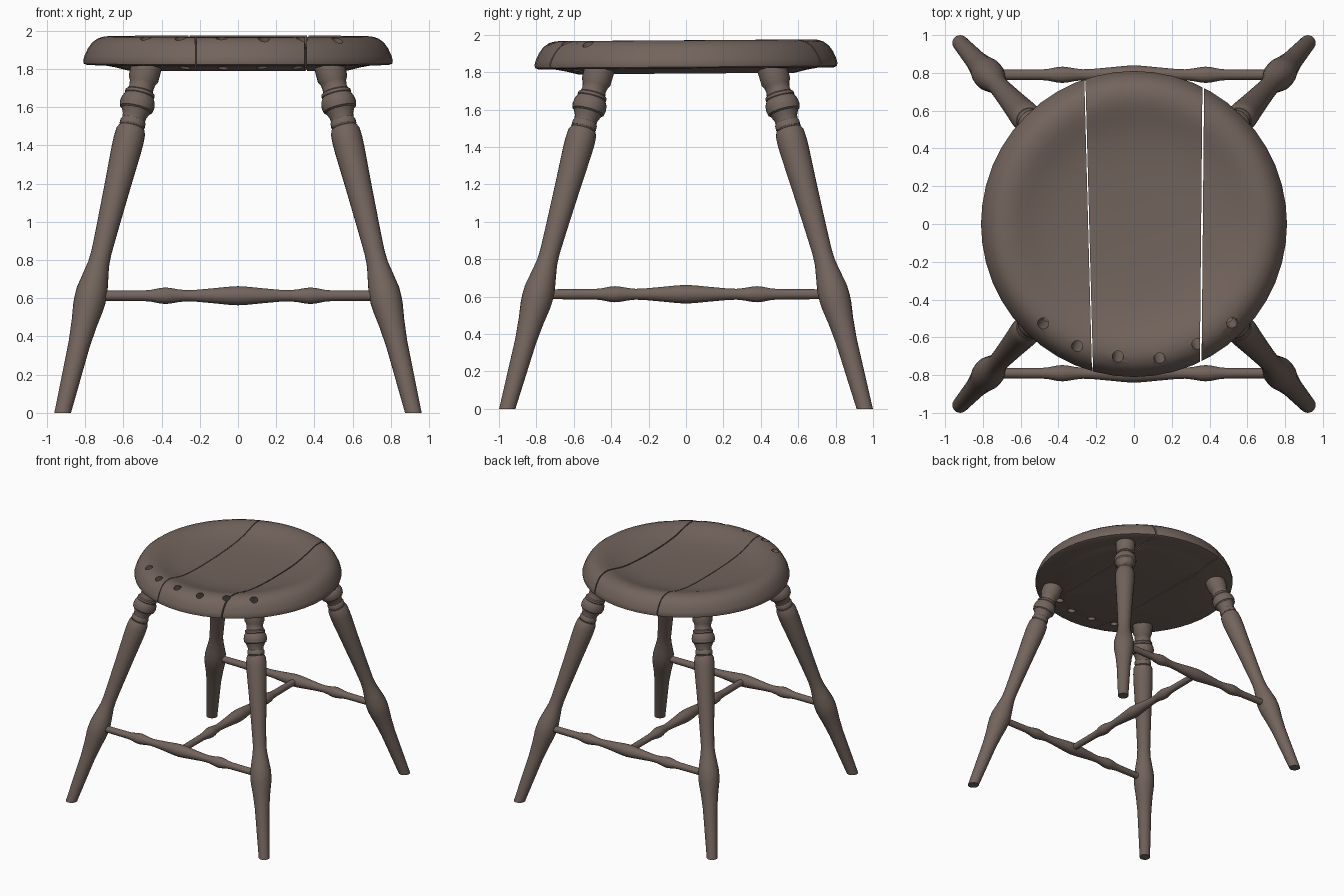
import bpy, bmesh, math
from mathutils import Vector

if "Cube" in bpy.data.objects:
    bpy.data.objects.remove(bpy.data.objects["Cube"])

wood = bpy.data.materials.new("dark brown wood")
wood.diffuse_color = (0.17, 0.127, 0.108, 1)
wood.use_nodes = True
wood.node_tree.nodes["Principled BSDF"].inputs["Base Color"].default_value = wood.diffuse_color


def lathe(name, profile, origin, axis, segs=24, floor_cut=False):
    """Turn (radius, t) points around origin + axis * t."""
    o, d = Vector(origin), Vector(axis)
    q = d.to_track_quat('Z', 'Y')
    bm = bmesh.new()
    rings = []
    for r, t in profile:
        rings.append([bm.verts.new(o + d * t + q @ Vector((r * math.cos(a), r * math.sin(a), 0)))
                      for a in (2 * math.pi * i / segs for i in range(segs))])
    for a, b in zip(rings, rings[1:]):
        for i in range(segs):
            j = (i + 1) % segs
            bm.faces.new((a[i], a[j], b[j], b[i]))
    bmesh.ops.remove_doubles(bm, verts=bm.verts, dist=1e-5)
    if floor_cut:
        res = bmesh.ops.bisect_plane(bm, geom=bm.verts[:] + bm.edges[:] + bm.faces[:],
                                     plane_co=(0, 0, 0), plane_no=(0, 0, 1), clear_inner=True)
        edges = [e for e in res['geom_cut'] if isinstance(e, bmesh.types.BMEdge)]
        bmesh.ops.holes_fill(bm, edges=edges, sides=0)
    bmesh.ops.recalc_face_normals(bm, faces=bm.faces)
    me = bpy.data.meshes.new(name)
    bm.to_mesh(me)
    bm.free()
    ob = bpy.data.objects.new(name, me)
    bpy.context.collection.objects.link(ob)
    me.materials.append(wood)
    return ob


def activate(ob):
    bpy.ops.object.select_all(action='DESELECT')
    ob.select_set(True)
    bpy.context.view_layer.objects.active = ob


def smooth(ob, angle=30):
    activate(ob)
    bpy.ops.object.shade_smooth_by_angle(angle=math.radians(angle))


def cut(ob, cutter):
    activate(ob)
    m = ob.modifiers.new("cut", 'BOOLEAN')
    m.object, m.operation, m.solver = cutter, 'DIFFERENCE', 'EXACT'
    bpy.ops.object.modifier_apply(modifier=m.name)
    bpy.data.objects.remove(cutter)


# Dished round seat, leaning very slightly forward
seat = lathe("seat", [(0, 1.793), (0.58, 1.793), (0.64, 1.808), (0.70, 1.819), (0.79, 1.821),
                      (0.807, 1.828), (0.81, 1.845), (0.803, 1.87), (0.787, 1.905), (0.765, 1.937),
                      (0.735, 1.959), (0.70, 1.970), (0.66, 1.971), (0.62, 1.963), (0.57, 1.947),
                      (0.51, 1.929), (0.43, 1.914), (0.32, 1.904), (0.18, 1.898), (0, 1.896)],
             (0, 0, 0), (0, 0, 1), 48)
for v in seat.data.vertices:
    v.co.z += 0.007 * v.co.y

# Row of slanted spindle holes along the front edge
for x, y in [(-0.48, -0.525), (-0.30, -0.645), (-0.085, -0.70),
             (0.135, -0.71), (0.335, -0.635), (0.52, -0.525)]:
    top, low = Vector((x, y, 1.955)), Vector((x * 0.92, y * 0.9, 1.79))
    d = top - low
    cut(seat, lathe("hole_cutter", [(0, -0.5), (0.03, -0.5), (0.03, 1.6), (0, 1.6)], low, d, 16))

# Narrow gaps between the three seat planks
for x_front, x_back, w in [(-0.22, -0.26, 0.006), (0.353, 0.367, 0.009)]:
    bpy.ops.mesh.primitive_cube_add(size=1, location=((x_front + x_back) / 2, 0, 1.9),
                                    rotation=(0, 0, math.atan2(x_front - x_back, 1.52)))
    box = bpy.context.object
    box.scale = (w, 2.2, 0.6)
    bpy.context.view_layer.update()
    cut(seat, box)
smooth(seat)

# Four splayed turned legs
leg = [(0, -0.06), (0.041, -0.06), (0.043, 0.02), (0.057, 0.36), (0.068, 0.47), (0.08, 0.55),
       (0.083, 0.59), (0.082, 0.64), (0.069, 0.71), (0.056, 0.78), (0.053, 0.84), (0.058, 0.97),
       (0.069, 1.20), (0.079, 1.38), (0.08, 1.43), (0.077, 1.475), (0.068, 1.494), (0.062, 1.496),
       (0.067, 1.503), (0.067, 1.525), (0.061, 1.535), (0.063, 1.555), (0.074, 1.578),
       (0.076, 1.583), (0.087, 1.59), (0.092, 1.615), (0.088, 1.64), (0.076, 1.66),
       (0.079, 1.664), (0.078, 1.678), (0.068, 1.685), (0.064, 1.705), (0.068, 1.728),
       (0.079, 1.748), (0.081, 1.82), (0, 1.82)]
for side, sx in (("left", -1), ("right", 1)):
    for end, sy in (("front", -1), ("back", 1)):
        smooth(lathe(f"{end}_{side}_leg", leg, (sx * 0.918, sy * 0.956, 0),
                     (-sx * 0.242, -sy * 0.272, 1), 24, True))

# Stretchers in an H shape, with three swellings each
half = [(0.050, 0), (0.047, 0.05), (0.039, 0.13), (0.031, 0.22), (0.029, 0.27), (0.033, 0.31),
        (0.041, 0.355), (0.043, 0.38), (0.040, 0.41), (0.031, 0.455), (0.028, 0.49), (0.026, 0.78), (0, 0.78)]
rod = [(r, -t) for r, t in reversed(half[1:])] + half
smooth(lathe("front_stretcher", rod, (0, -0.79, 0.613), (1, 0, 0)))
smooth(lathe("back_stretcher", rod, (0, 0.79, 0.613), (1, 0, 0)))
smooth(lathe("middle_stretcher", rod, (0, 0, 0.613), (0, 1, 0)))
